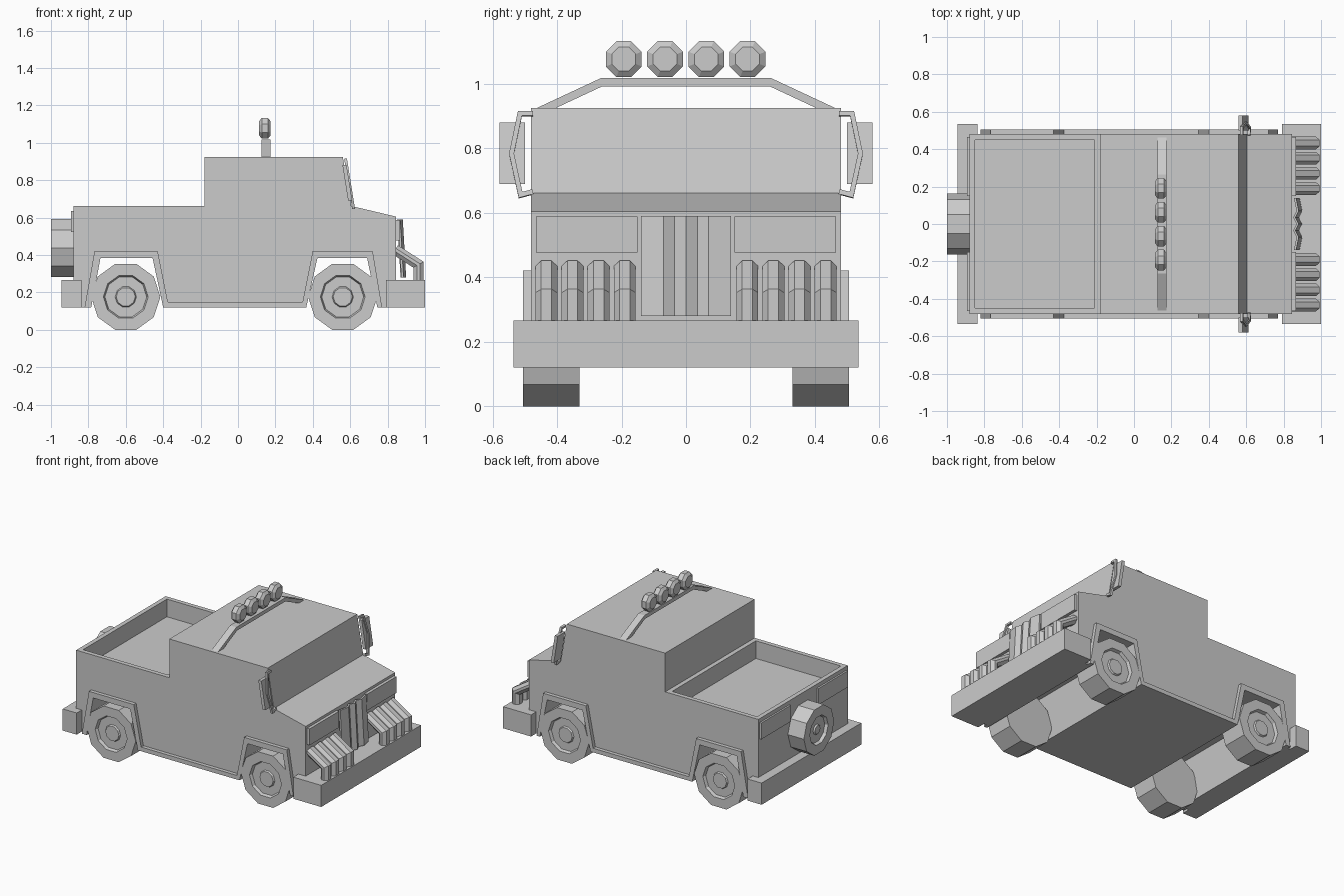
import bpy, bmesh, math
from mathutils import Vector

old = bpy.data.objects.get("Cube")
if old:
    bpy.data.objects.remove(old, do_unlink=True)

# Single paint colour
grey = bpy.data.materials.new("light_grey")
grey.use_nodes = True
COLOUR = (0.6, 0.6, 0.6, 1)
grey.diffuse_color = COLOUR
grey.node_tree.nodes["Principled BSDF"].inputs["Base Color"].default_value = COLOUR


def finish(name, bm):
    bmesh.ops.recalc_face_normals(bm, faces=bm.faces)
    mesh = bpy.data.meshes.new(name)
    bm.to_mesh(mesh)
    bm.free()
    mesh.materials.append(grey)
    obj = bpy.data.objects.new(name, mesh)
    bpy.context.collection.objects.link(obj)
    return obj


def prism(points, offset):
    """Polygon through 3D points, extruded by an offset; returns bmesh, far cap."""
    bm = bmesh.new()
    base = [bm.verts.new(p) for p in points]
    far = [bm.verts.new(Vector(p) + Vector(offset)) for p in points]
    bm.faces.new(base)
    cap = bm.faces.new(far)
    for i in range(len(base)):
        j = (i + 1) % len(base)
        bm.faces.new((base[i], base[j], far[j], far[i]))
    bmesh.ops.recalc_face_normals(bm, faces=bm.faces)
    return bm, cap


def box(name, lo, hi):
    pts = [(lo[0], y, z) for y, z in
           ((lo[1], lo[2]), (hi[1], lo[2]), (hi[1], hi[2]), (lo[1], hi[2]))]
    return finish(name, prism(pts, (hi[0] - lo[0], 0, 0))[0])


def sweep(name, path, section, normal):
    """Sweep a section along a flat path with mitred corners."""
    path, normal = [Vector(p) for p in path], Vector(normal).normalized()
    dirs = [(b - a).normalized() for a, b in zip(path, path[1:])]
    bm, rings = bmesh.new(), []
    for i, p in enumerate(path):
        d0, d1 = dirs[max(i - 1, 0)], dirs[min(i, len(dirs) - 1)]
        side = normal.cross(d0 + d1).normalized()
        side /= side.dot(normal.cross(d0))
        rings.append([bm.verts.new(p + normal * a + side * b) for a, b in section])
    n = len(section)
    for r, s in zip(rings, rings[1:]):
        for i in range(n):
            bm.faces.new((r[i], r[(i + 1) % n], s[(i + 1) % n], s[i]))
    bm.faces.new(rings[0])
    bm.faces.new(rings[-1])
    return finish(name, bm)


def ring(sides, radius, phase=0.0):
    return [(radius * math.cos(math.tau * (i + phase) / sides),
             radius * math.sin(math.tau * (i + phase) / sides)) for i in range(sides)]


def rect(w, h):
    return [(-w / 2, -h / 2), (w / 2, -h / 2), (w / 2, h / 2), (-w / 2, h / 2)]


def wheel(name, points, offset):
    """Ten-sided tyre with a recessed rim and a small hub."""
    bm, cap = prism(points, offset)
    for thickness, depth in ((0.065, 0), (0.008, -0.02), (0.055, 0), (0.006, 0.01)):
        bmesh.ops.inset_individual(bm, faces=[cap], thickness=thickness, depth=depth)
    return finish(name, bm)


# Body: side profile with both wheel arches cut through, and a sunken bed
rear_arch = [(-0.785, 0.12), (-0.735, 0.385), (-0.457, 0.385), (-0.40, 0.12)]
front_arch = [(0.365, 0.12), (0.425, 0.385), (0.69, 0.385), (0.745, 0.12)]
profile = ([(-0.88, 0.12)] + rear_arch + front_arch +
           [(0.845, 0.12), (0.845, 0.605), (0.605, 0.662), (0.56, 0.925),
            (-0.18, 0.925), (-0.18, 0.662), (-0.88, 0.662)])
bm, _ = prism([(x, -0.48, z) for x, z in profile], (0, 0.96, 0))
bm.normal_update()
bed = [f for f in bm.faces if f.normal.z > 0.9 and f.calc_center_median().x < -0.4
       and f.calc_center_median().z > 0.6]
bmesh.ops.inset_individual(bm, faces=bed, thickness=0.043)
bmesh.ops.inset_individual(bm, faces=bed, thickness=0, depth=-0.12)
finish("truck_body", bm)

# Arch flares and sill trim on both sides
trim = [(-0.82, 0.12), (-0.767, 0.422), (-0.43, 0.422), (-0.375, 0.148),
        (0.345, 0.148), (0.40, 0.422), (0.72, 0.422), (0.77, 0.12)]
trim += (rear_arch + front_arch)[::-1]
for side, label in ((1, "back"), (-1, "front")):
    bm, _ = prism([(x, side * 0.48, z) for x, z in trim], (0, side * 0.025, 0))
    finish("arch_trim_" + label, bm)

    # Wheels
    for cx, axle in ((-0.6, "rear"), (0.56, "nose")):
        pts = [(cx + x, side * 0.33, 0.176 + z) for x, z in ring(10, 0.185)]
        wheel("wheel_%s_%s" % (axle, label), pts, (0, side * 0.175, 0))

    # Light panels at nose and tail
    inner, outer = sorted((side * 0.15, side * 0.465))
    box("headlight_panel_" + label, (0.845, inner, 0.477), (0.865, outer, 0.588))
    box("tail_panel_" + label, (-0.892, inner, 0.524), (-0.88, outer, 0.635))

    # Tubular light guards
    for i in range(4):
        y = side * (0.19 + 0.081 * i)
        sweep("light_guard_%s_%d" % (label, i + 1),
              [(0.84, y, 0.428), (0.965, y, 0.348), (0.965, y, 0.26)],
              [(-0.034, -0.008), (-0.034, 0.008), (-0.016, 0.028), (0.016, 0.028),
               (0.034, 0.008), (0.034, -0.008), (0.016, -0.028), (-0.016, -0.028)],
              (0, 1, 0))

    # Mirror bracket and mirror, leaning with the windscreen
    lean = lambda y, z: (0.575 + (0.915 - z) * 0.16, side * y, z)
    sweep("mirror_bracket_" + label,
          [lean(0.475, 0.908), lean(0.515, 0.908), lean(0.541, 0.783),
           lean(0.513, 0.655), lean(0.475, 0.665)],
          rect(0.015, 0.015), (1, 0, 0.16))
    bm, _ = prism([lean(0.50, 0.69), lean(0.579, 0.69), lean(0.579, 0.88),
                   lean(0.50, 0.88)], (-0.022, 0, 0))
    finish("mirror_" + label, bm)

# Spare wheel on the tail
wheel("spare_wheel", [(-0.875, y, 0.438 + z) for y, z in ring(10, 0.163)],
      (-0.125, 0, 0))

# Bumpers
box("nose_bumper", (0.79, -0.535, 0.12), (1.0, 0.535, 0.267))
box("tail_bumper", (-0.943, -0.535, 0.12), (-0.838, 0.535, 0.267))

# Folded grille sheet, tilted forward at the foot
folds = [(-0.14, 0), (-0.07, 0.014), (-0.035, -0.004), (0, 0.014),
         (0.035, -0.004), (0.07, 0.014), (0.14, 0)]
outline = folds + [(y, x - 0.012) for y, x in folds[::-1]]
bm, _ = prism([(0.885 + x, y, 0.28) for y, x in outline], (-0.018, 0, 0.31))
finish("grille", bm)

# Roof bar with four lamps
sweep("roof_bar", [(0.15, y, z) for y, z in
                   ((-0.47, 0.908), (-0.262, 1.005), (0.262, 1.005), (0.47, 0.908))],
      rect(0.048, 0.025), (1, 0, 0))
for i in range(4):
    y = -0.193 + 0.128 * i
    sizes = ((0.112, 0.040), (0.127, 0.060), (0.160, 0.060), (0.175, 0.040))
    bm = bmesh.new()
    loops = [[bm.verts.new((x, y + a, 1.077 + b)) for a, b in ring(8, r, 0.5)]
             for x, r in sizes]
    for p, q in zip(loops, loops[1:]):
        for k in range(8):
            bm.faces.new((p[k], p[(k + 1) % 8], q[(k + 1) % 8], q[k]))
    bm.faces.new(loops[0])
    bm.faces.new(loops[-1])
    finish("roof_lamp_%d" % (i + 1), bm)
